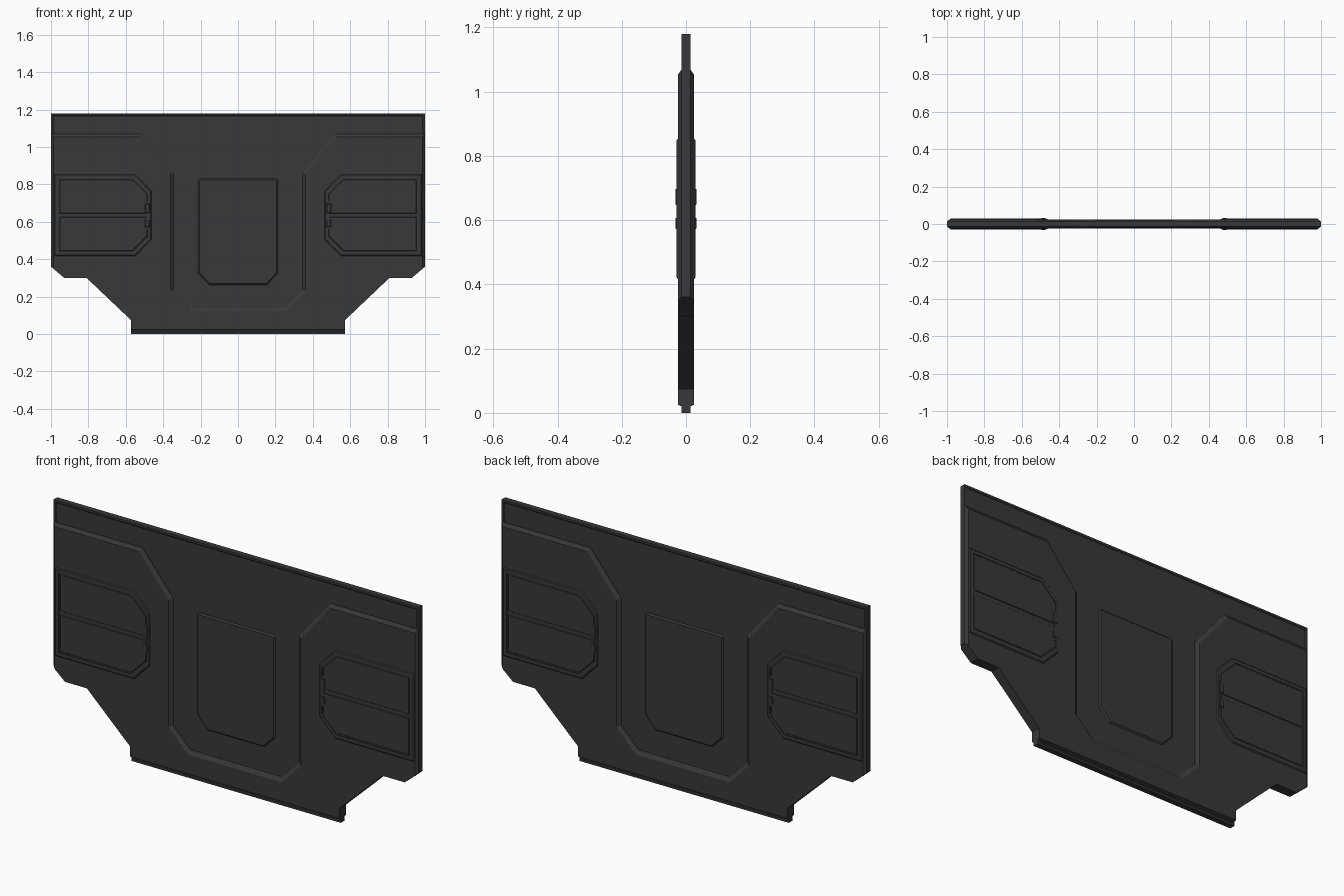
import bpy, bmesh
from mathutils import Vector

if "Cube" in bpy.data.objects:
    bpy.data.objects.remove(bpy.data.objects["Cube"])

mat = bpy.data.materials.new("dark_metal")
mat.diffuse_color = (0.04, 0.04, 0.04, 1)
mat.use_nodes = True
mat.node_tree.nodes["Principled BSDF"].inputs["Base Color"].default_value = mat.diffuse_color


def mirror(half):
    """Close a right-hand half profile across x = 0."""
    return half + [(-x, z) for x, z in reversed(half)]


def inset(pts, d):
    """Mitred inward offset of a closed polygon."""
    n = len(pts)
    area = sum(pts[i][0] * pts[(i + 1) % n][1] - pts[(i + 1) % n][0] * pts[i][1] for i in range(n))
    s = 1 if area > 0 else -1
    out = []
    for i in range(n):
        p, a, b = (Vector(pts[j % n]) for j in (i, i - 1, i + 1))
        u, v = (p - a).normalized(), (b - p).normalized()
        n1, n2 = Vector((-u.y, u.x)) * s, Vector((-v.y, v.x)) * s
        out.append(tuple(p + (n1 + n2) * (d / (1 + n1.dot(n2)))))
    return out


def loft(name, rings):
    """Loft matching outlines given as (y, points), capped at both ends."""
    bm = bmesh.new()
    loops = [[bm.verts.new((x, y, z)) for x, z in pts] for y, pts in rings]
    n = len(loops[0])
    for a, b in zip(loops, loops[1:]):
        for i in range(n):
            j = (i + 1) % n
            bm.faces.new((a[i], a[j], b[j], b[i]))
    bm.faces.new(loops[0])
    bm.faces.new(loops[-1])
    bmesh.ops.recalc_face_normals(bm, faces=bm.faces)
    me = bpy.data.meshes.new(name)
    bm.to_mesh(me)
    bm.free()
    me.materials.append(mat)
    ob = bpy.data.objects.new(name, me)
    bpy.context.collection.objects.link(ob)
    return ob


def double(name, half_rings):
    """Loft symmetric about y = 0; rings listed from the face inward."""
    return loft(name, [(-y, p) for y, p in half_rings] + [(y, p) for y, p in reversed(half_rings)])


# Core sheet with a fine raised rim
outline = mirror([(1, 1.18), (1, 0.36), (0.93, 0.3), (0.81, 0.3), (0.573, 0.075), (0.573, 0)])
double("core_sheet", [(0.011, inset(outline, 0.014)), (0.014, inset(outline, 0.010)), (0.014, outline)])

# Thick U-shaped armour plate with sloped inner border
base = mirror([(0.25, 0.14), (0.345, 0.235), (0.345, 0.865), (0.515, 1.07), (1, 1.07), (1, 0.36),
               (0.93, 0.3), (0.81, 0.3), (0.573, 0.075), (0.573, 0.02)])
top = mirror([(0.258, 0.12), (0.362, 0.228), (0.362, 0.858), (0.524, 1.053), (0.987, 1.053), (0.987, 0.349),
              (0.93, 0.3), (0.81, 0.3), (0.573, 0.075), (0.573, 0.025)])
double("armour_plate", [(0.025, top), (0.013, base)])

# Raised centre panel
centre = mirror([(0.205, 0.832), (0.215, 0.822), (0.215, 0.325), (0.155, 0.262)])
double("centre_panel", [(0.018, inset(centre, 0.008)), (0.010, centre)])

# Side pads: raised frame with a sunken floor, two doors and latch blocks
pad = [(0.985, 0.855), (0.55, 0.855), (0.462, 0.765), (0.462, 0.505), (0.55, 0.415), (0.985, 0.415)]
opening = [(0.962, 0.832), (0.56, 0.832), (0.478, 0.75), (0.478, 0.52), (0.56, 0.438), (0.962, 0.438)]
upper = [(0.962, 0.832), (0.56, 0.832), (0.478, 0.75), (0.478, 0.638), (0.962, 0.638)]
lower = [(x, 1.27 - z) for x, z in upper]
for side, s in (("right", 1), ("left", -1)):
    def m(pts):
        return [(s * x, z) for x, z in pts]
    double(side + "_pad_frame", [(0.0255, m(opening)), (0.029, m(opening)),
                                 (0.029, m(inset(pad, 0.006))), (0.024, m(pad))])
    for label, pts in (("upper", upper), ("lower", lower)):
        double(f"{side}_{label}_door", [(0.0285, m(inset(pts, 0.009))), (0.025, m(inset(pts, 0.006)))])
    for k, (z0, z1) in enumerate(((0.57, 0.61), (0.645, 0.70))):
        block = [(0.472, z0), (0.498, z0), (0.498, z1), (0.472, z1)]
        double(f"{side}_latch_block_{k}", [(0.033, m(inset(block, 0.004))), (0.025, m(block))])
    pin = [(0.479, 0.56), (0.488, 0.56), (0.488, 0.71), (0.479, 0.71)]
    double(side + "_latch_pin", [(0.030, m(pin)), (0.025, m(pin))])
